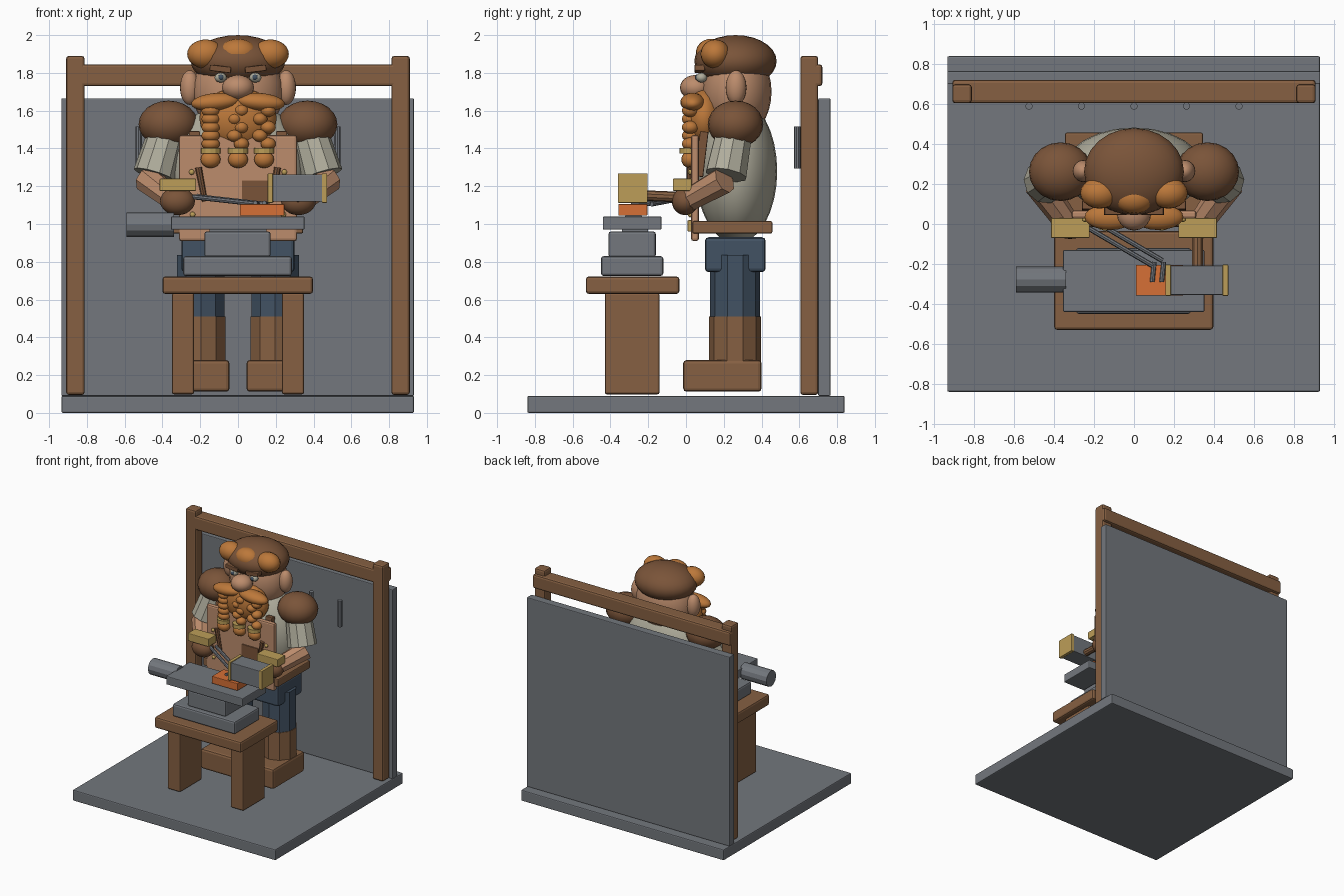
import bpy, math
from mathutils import Vector


def srgb(r, g, b):
    return tuple((c / 255 / 12.92) if c < 10 else ((c / 255 + 0.055) / 1.055) ** 2.4 for c in (r, g, b)) + (1,)


def material(name, *rgb):
    m = bpy.data.materials.new(name)
    m.diffuse_color = srgb(*rgb)
    return m


WOOD = material("wood", 134, 96, 66)
IRON = material("iron", 115, 119, 125)
SKIN = material("skin", 188, 140, 108)
LEATHER = material("dark_leather", 122, 84, 57)
GINGER = material("ginger_hair", 188, 120, 58)
DENIM = material("blue_cloth", 66, 82, 99)
LINEN = material("linen", 176, 173, 156)
BRASS = material("brass", 188, 158, 88)
HOT = material("hot_metal", 214, 112, 54)


def finish(name, mat, bevel=0.0, smooth=False):
    ob = bpy.context.object
    ob.name = name
    ob.data.materials.append(mat)
    if bevel:
        mod = ob.modifiers.new("bevel", "BEVEL")
        mod.width = bevel
        mod.segments = 2
    if smooth:
        bpy.ops.object.shade_smooth_by_angle(angle=math.radians(40))
    return ob


def box(name, mat, x, y, z, bevel=0.0, rot=(0, 0, 0)):
    """Box from (min, max) ranges."""
    bpy.ops.mesh.primitive_cube_add(size=1, location=[sum(r) / 2 for r in (x, y, z)])
    ob = bpy.context.object
    ob.scale = [r[1] - r[0] for r in (x, y, z)]
    bpy.ops.object.transform_apply(location=False, rotation=False)
    ob.rotation_euler = rot
    return finish(name, mat, bevel)


def ball(name, mat, centre, radii, seg=20, rings=12):
    bpy.ops.mesh.primitive_uv_sphere_add(segments=seg, ring_count=rings, radius=1, location=centre)
    bpy.context.object.scale = radii
    bpy.ops.object.transform_apply(location=False, rotation=False)
    return finish(name, mat, smooth=True)


def rod(name, mat, a, b, r1, r2=None, sides=10):
    """Tapered rod between two points."""
    a, b = Vector(a), Vector(b)
    bpy.ops.mesh.primitive_cone_add(vertices=sides, radius1=r1, radius2=r1 if r2 is None else r2,
                                    depth=(b - a).length, location=(a + b) / 2)
    bpy.context.object.rotation_euler = (b - a).to_track_quat('Z', 'Y').to_euler()
    return finish(name, mat)


def span(s, a, b):
    return (a, b) if s > 0 else (-b, -a)


# Room: floor, back wall, timber frame, hanging bars
box("floor", IRON, (-0.935, 0.932), (-0.84, 0.84), (0, 0.09), 0.008)
box("back_wall", IRON, (-0.935, 0.932), (0.70, 0.765), (0.09, 1.665), 0.006)
box("top_beam", WOOD, (-0.91, 0.91), (0.605, 0.722), (1.73, 1.845), 0.015)
for s in (-1, 1):
    box("frame_post", WOOD, span(s, 0.812, 0.91), (0.605, 0.70), (0.095, 1.89), 0.015)
for i in range(-2, 3):
    rod("hanging_bar", IRON, (i * 0.263, 0.59, 1.295), (i * 0.263, 0.59, 1.515), 0.018)

# Work table
box("table_top", WOOD, (-0.40, 0.397), (-0.53, -0.035), (0.63, 0.722), 0.015)
for s in (-1, 1):
    box("table_leg", WOOD, span(s, 0.232, 0.35), (-0.43, -0.14), (0.098, 0.635), 0.012)

# Anvil
box("anvil_base", IRON, (-0.29, 0.285), (-0.45, -0.12), (0.725, 0.83), 0.014)
box("anvil_waist", IRON, (-0.178, 0.172), (-0.41, -0.16), (0.825, 0.96), 0.012)
box("anvil_neck", IRON, (-0.15, 0.15), (-0.34, -0.20), (0.95, 0.98))
box("anvil_top", IRON, (-0.355, 0.352), (-0.44, -0.13), (0.97, 1.04), 0.006)
rod("anvil_horn", IRON, (-0.59, -0.278, 0.997), (-0.34, -0.278, 0.997), 0.065, sides=12)

# Hot workpiece, hammer and tongs
box("hot_workpiece", HOT, (0.01, 0.245), (-0.358, -0.205), (1.045, 1.105), 0.003)
box("hammer_head", IRON, (0.18, 0.45), (-0.355, -0.208), (1.118, 1.262), 0.004)
for x in (0.157, 0.444):
    box("hammer_band", BRASS, (x, x + 0.028), (-0.36, -0.203), (1.112, 1.268), 0.004)
rod("hammer_handle", WOOD, (0.318, -0.21, 1.15), (0.318, 0.03, 1.14), 0.028)
for d in (-0.017, 0.017):
    rod("tong_arm", IRON, (-0.235 + d, 0.01 + d, 1.145), (0.125 + d, -0.20 + d, 1.105), 0.013, sides=8)
    rod("tong_jaw", IRON, (0.125 + d * 1.4, -0.19, 1.107), (0.115 + d * 1.4, -0.29, 1.112), 0.012, sides=8)

# Legs and boots
box("hips", DENIM, (-0.30, 0.30), (0.10, 0.422), (0.745, 0.93), 0.02)
for s in (-1, 1):
    x = 0.197 * s
    rod("trouser_leg", DENIM, (x, 0.26, 0.51), (x, 0.26, 0.835), 0.132)
    rod("boot_shaft", WOOD, (x, 0.26, 0.26), (x, 0.26, 0.51), 0.137)
    box("boot_foot", WOOD, span(s, 0.045, 0.335), (-0.015, 0.40), (0.112, 0.28), 0.018)

# Torso, belt and apron
ball("shirt_body", LINEN, (0, 0.267, 1.28), (0.355, 0.216, 0.385), 24, 16)
box("belt", WOOD, (-0.345, 0.345), (0.035, 0.457), (0.95, 1.015), 0.008)
box("belt_buckle", BRASS, (-0.06, 0.06), (0.008, 0.04), (0.96, 1.02), 0.005)
box("apron", SKIN, (-0.312, 0.312), (0.027, 0.068), (0.91, 1.47), 0.012)
box("apron_pocket", LEATHER, (0.02, 0.17), (0.018, 0.03), (1.10, 1.23), 0.003)
for s in (-1, 1):
    box("apron_strap", LEATHER, span(s, 0.20, 0.26), (0.06, 0.105), (1.25, 1.49), 0.006, (-0.12, 0, 0))
    rod("apron_tool", LEATHER, (0.175 * s, 0.02, 1.12), (0.21 * s, 0.02, 1.30), 0.014, 0.018, 8)
    for x, z in ((0.245, 1.275), (0.24, 1.05)):
        ball("apron_rivet", BRASS, (x * s, 0.022, z), (0.015, 0.012, 0.015), 10, 6)

# Arms, mirrored left and right
for s in (-1, 1):
    ball("shoulder", LEATHER, (0.368 * s, 0.262, 1.528), (0.158, 0.147, 0.125))
    rod("sleeve", LINEN, (0.445 * s, 0.212, 1.26), (0.385 * s, 0.25, 1.46), 0.112, 0.1)
    rod("forearm", SKIN, (0.48 * s, 0.205, 1.235), (0.33 * s, 0.0, 1.12), 0.075, 0.062, 8)
    ball("glove", LEATHER, (0.32 * s, -0.005, 1.12), (0.092, 0.07, 0.073))
    box("wrist_cuff", BRASS, span(s, 0.222, 0.415), (-0.07, 0.03), (1.175, 1.24), 0.005)

# Head, hair and ears
ball("head", SKIN, (0, 0.268, 1.70), (0.24, 0.185, 0.25), 24, 16)
ball("hair_cap", LEATHER, (0, 0.262, 1.862), (0.25, 0.218, 0.138), 24, 14)
for s in (-1, 1):
    ball("ear", SKIN, (0.255 * s, 0.265, 1.722), (0.052, 0.055, 0.092))
    ball("side_curl", GINGER, (0.172 * s, 0.155, 1.90), (0.097, 0.078, 0.077))
ball("front_curl", GINGER, (0, 0.13, 1.905), (0.102, 0.078, 0.075))

# Face
ball("nose", SKIN, (0, 0.05, 1.722), (0.085, 0.082, 0.067))
for s in (-1, 1):
    ball("eye", LINEN, (0.092 * s, 0.082, 1.775), (0.032, 0.03, 0.026), 12, 8)
    ball("iris", DENIM, (0.09 * s, 0.058, 1.777), (0.015, 0.01, 0.015), 10, 6)
    box("eyebrow", LEATHER, span(s, 0.037, 0.15), (0.045, 0.10), (1.805, 1.837), 0.005, (0, -0.12 * s, 0))

# Beard, moustache and three braids
ball("beard", GINGER, (0, 0.095, 1.56), (0.205, 0.105, 0.16))
for s in (-1, 1):
    m = ball("moustache", GINGER, (0.12 * s, 0.035, 1.645), (0.128, 0.065, 0.048))
    m.rotation_euler.y = 0.08 * s
for x, sway in ((-0.145, 0), (0, 0.018), (0.138, 0.022)):
    for i in range(5):
        ball("braid_knot", GINGER, (x + sway * (-1) ** i, 0.022, 1.60 - 0.044 * i),
             (0.05 - 0.018 * bool(sway) * 0.5, 0.044, 0.034), 14, 8)
    rod("braid_ring", BRASS, (x, 0.018, 1.372), (x, 0.018, 1.403), 0.052, sides=12)
    ball("braid_end", GINGER, (x, 0.02, 1.342), (0.054, 0.045, 0.046), 14, 8)
